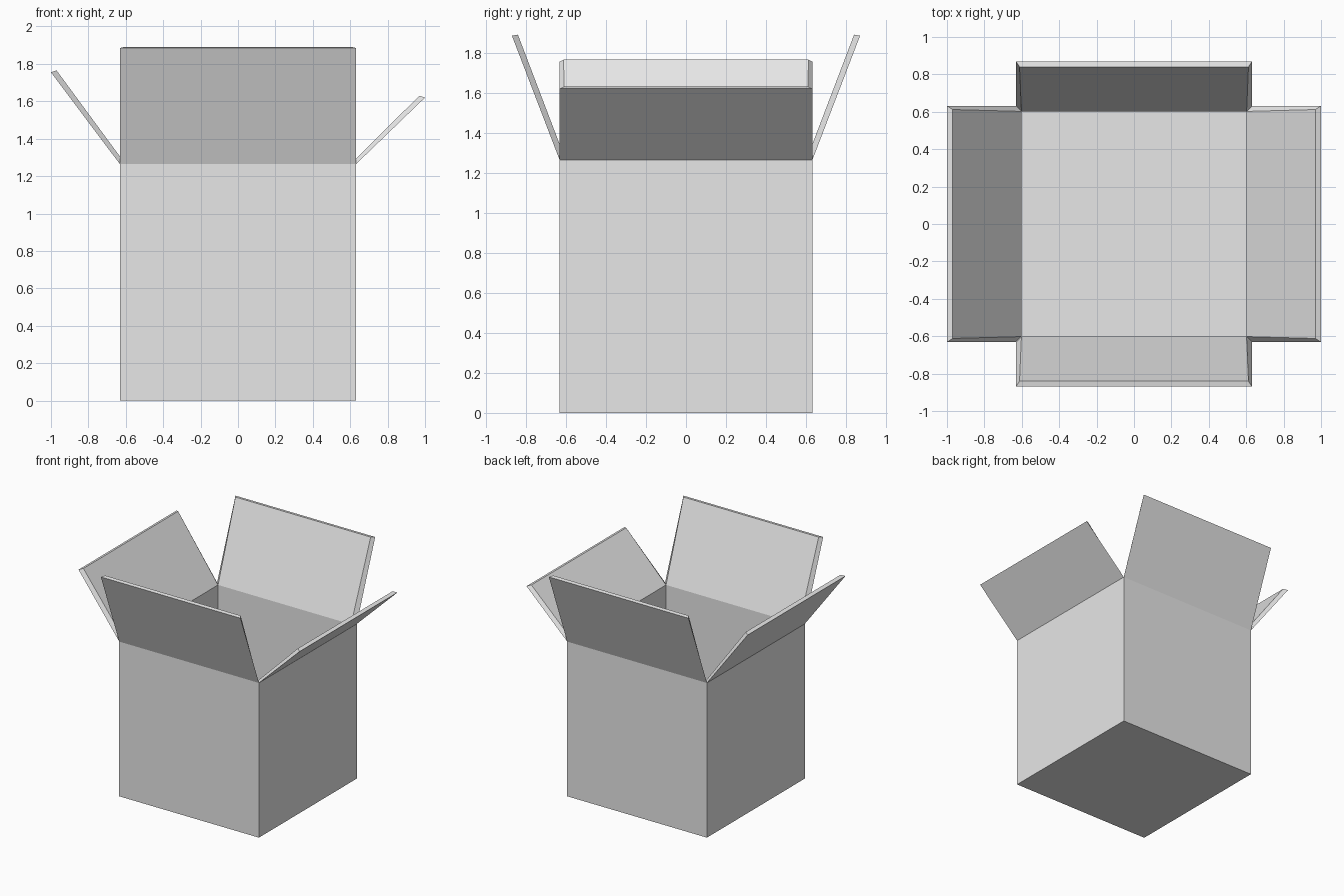
import bpy, bmesh, math
from mathutils import Matrix, Vector

if "Cube" in bpy.data.objects:
    bpy.data.objects.remove(bpy.data.objects["Cube"])

HALF, INNER, RIM, FLOOR = 0.632, 0.602, 1.265, 0.03

card = bpy.data.materials.new("light_grey_card")
card.diffuse_color = (0.8, 0.8, 0.8, 1)
card.use_nodes = True
card.node_tree.nodes["Principled BSDF"].inputs["Base Color"].default_value = card.diffuse_color


def finish(name, bm):
    mesh = bpy.data.meshes.new(name)
    bm.to_mesh(mesh)
    bm.free()
    mesh.materials.append(card)
    obj = bpy.data.objects.new(name, mesh)
    bpy.context.collection.objects.link(obj)


def open_shell(bm, half, bottom, inward):
    """Five-sided box without a lid."""
    size = Matrix.Diagonal((2 * half, 2 * half, RIM - bottom, 1))
    place = Matrix.Translation((0, 0, (RIM + bottom) / 2))
    verts = bmesh.ops.create_cube(bm, size=1, matrix=place @ size)["verts"]
    faces = list({f for v in verts for f in v.link_faces})
    lid = max(faces, key=lambda f: f.calc_center_median().z)
    faces.remove(lid)
    bmesh.ops.delete(bm, geom=[lid], context='FACES_ONLY')
    if inward:
        bmesh.ops.reverse_faces(bm, faces=faces)


# Carton body: outer and inner walls; the flap roots close the rim
bm = bmesh.new()
open_shell(bm, HALF, 0, False)
open_shell(bm, INNER, FLOOR, True)
finish("carton_body", bm)


def flap(name, angle, outer_tip, inner_tip):
    """Mitred flap hinged on the rim; tips are (distance from centre, height)."""
    turn = Matrix.Rotation(math.radians(angle), 3, 'Z')
    # Rings running from the hinge to the tip, at each end of the flap
    section = [((HALF, RIM), HALF), (outer_tip, HALF),
               (inner_tip, 0.612), ((INNER, RIM), INNER)]
    bm = bmesh.new()
    ends = [[bm.verts.new(turn @ Vector((d, side * w, z)))
             for (d, z), w in section] for side in (-1, 1)]
    a, b = ends
    bm.faces.new(a)
    bm.faces.new(b[::-1])
    for i in range(3):
        bm.faces.new((a[i + 1], a[i], b[i], b[i + 1]))
    # Outer face should look away from the carton
    bm.normal_update()
    outer = [f for f in bm.faces if a[0] in f.verts and b[0] in f.verts][0]
    if outer.normal.dot(turn @ Vector((1, 0, -0.3))) < 0:
        bmesh.ops.reverse_faces(bm, faces=bm.faces[:])
    finish(name, bm)


# Four open flaps
flap("right_flap", 0, (1.0, 1.62), (0.97, 1.63))
flap("back_flap", 90, (0.87, 1.885), (0.84, 1.89))
flap("left_flap", 180, (1.0, 1.755), (0.97, 1.765))
flap("front_flap", 270, (0.87, 1.885), (0.84, 1.89))
